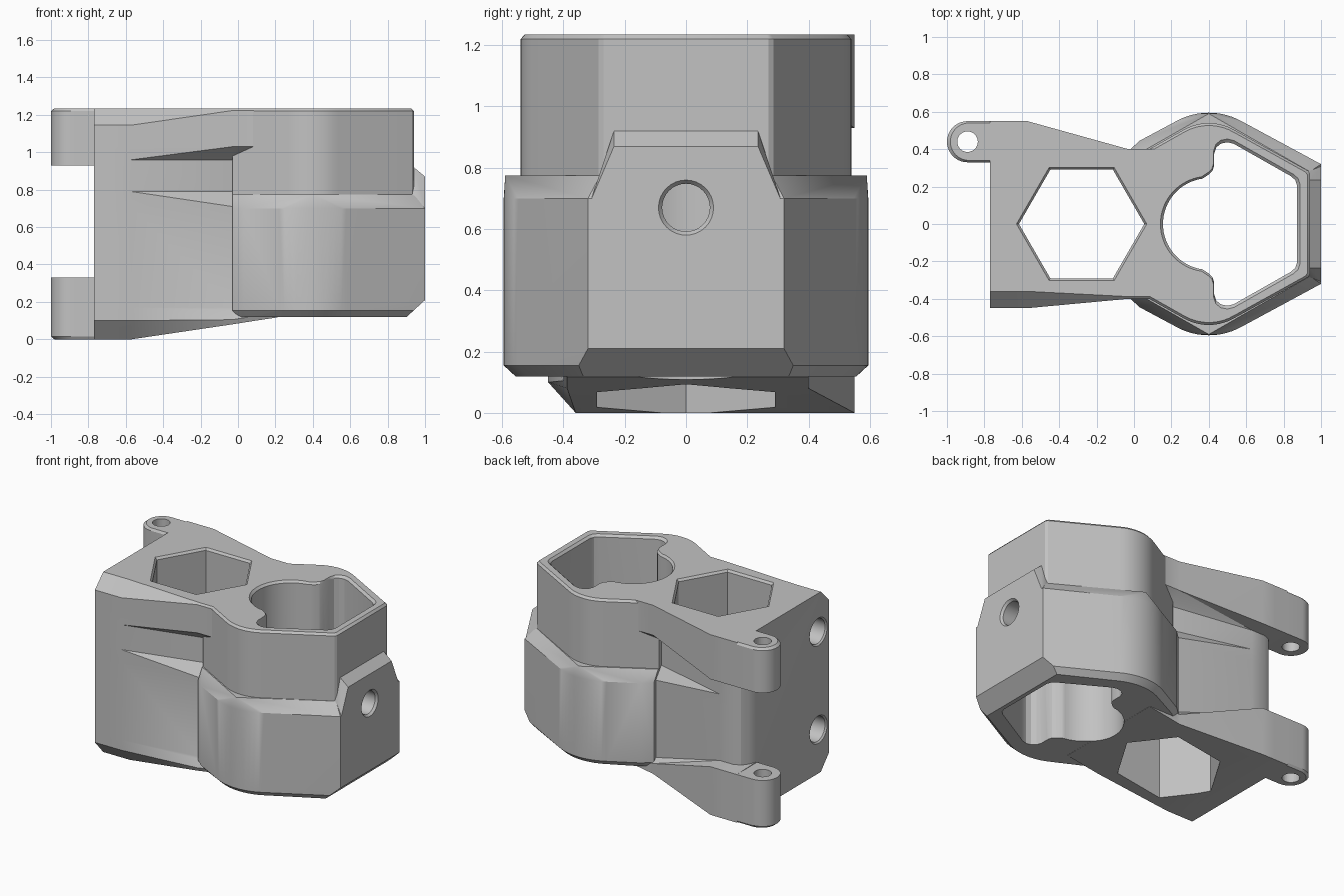
import bpy, bmesh
from math import sin, cos, radians

old = bpy.data.objects.get("Cube")
if old:
    bpy.data.objects.remove(old)

grey = bpy.data.materials.new("plain grey")
grey.use_nodes = True
GREY = (0.54, 0.54, 0.54, 1)
grey.diffuse_color = GREY
grey.node_tree.nodes["Principled BSDF"].inputs["Base Color"].default_value = GREY

TOP = 1.235


def finish(name, bm):
    bmesh.ops.recalc_face_normals(bm, faces=bm.faces[:])
    if bm.calc_volume(signed=True) < 0:
        bmesh.ops.reverse_faces(bm, faces=bm.faces[:])
    mesh = bpy.data.meshes.new(name)
    bm.to_mesh(mesh)
    bm.free()
    mesh.materials.append(grey)
    ob = bpy.data.objects.new(name, mesh)
    bpy.context.collection.objects.link(ob)
    return ob


def hull(name, points):
    bm = bmesh.new()
    for p in points:
        bm.verts.new(p)
    bmesh.ops.convex_hull(bm, input=bm.verts[:])
    loose = [v for v in bm.verts if not v.link_faces]
    bmesh.ops.delete(bm, geom=loose, context="VERTS")
    bmesh.ops.dissolve_limit(bm, angle_limit=0.002, verts=bm.verts[:], edges=bm.edges[:])
    return finish(name, bm)


def loft(name, sections):
    bm = bmesh.new()
    rings = [[bm.verts.new(p) for p in s] for s in sections]
    n = len(rings[0])
    sides = []
    for a, b in zip(rings, rings[1:]):
        for i in range(n):
            j = (i + 1) % n
            sides.append(bm.faces.new((a[i], a[j], b[j], b[i])))
    bmesh.ops.triangulate(bm, faces=sides)
    bm.faces.new(rings[0])
    bm.faces.new(rings[-1])
    return finish(name, bm)


def level(outline, z, k=1.0, cx=0.0, cy=0.0):
    return [(cx + (x - cx) * k, cy + (y - cy) * k, z) for x, y in outline]


def mirror_y(half):
    return half + [(x, -y) for x, y in reversed(half) if abs(y) > 1e-6]


def arc(cx, cy, r, a0, a1, n):
    return [(cx + r * cos(radians(a0 + (a1 - a0) * i / n)),
             cy + r * sin(radians(a0 + (a1 - a0) * i / n))) for i in range(n + 1)]


def combine(target, other, operation):
    mod = target.modifiers.new(operation, "BOOLEAN")
    mod.operation = operation
    mod.solver = "EXACT"
    mod.use_self = True
    mod.object = other
    bpy.context.view_layer.objects.active = target
    bpy.ops.object.modifier_apply(modifier=mod.name)
    bpy.data.objects.remove(other)


def mix(a, b, t):
    return a + (b - a) * t


# Left block: y-z cross-sections along x, with side grooves that fade out
def block_section(x, t, base, mid):
    flange = mix(0.55, 0.40, t)
    groove = mid - 0.06 * t
    front = mix(-0.45, -0.40, t)
    lower, upper = front + 0.03 * t, front + 0.09 * t
    cut = mix(0.09, 0.012, t)
    prof = [(front + cut, base), (front, base + mix(0.10, 0.025, t)), (lower, 0.17),
            (lower, 0.71), (upper, 0.79), (upper, 0.96), (front, 1.03),
            (front, TOP - cut), (front + cut, TOP),
            (flange, TOP), (flange, mix(0.93, 1.03, t)), (groove, mix(0.925, 0.96, t)),
            (groove, 0.79), (mid, 0.71), (mid, mix(0.335, 0.18, t)),
            (flange, mix(0.33, 0.15, t)), (flange, base)]
    return [(x, y, z) for y, z in prof]


body = loft("holder_body", [block_section(*s) for s in (
    (-0.77, 0, 0, 0.34), (-0.75, 0, 0, 0.39), (-0.72, 0, 0, 0.43), (-0.67, 0, 0, 0.45),
    (-0.57, 0, 0, 0.45), (-0.03, 1, 0.08, 0.37), (0.09, 1, 0.099, 0.37),
    (0.21, 1, 0.117, 0.37))])

# Upper ring
upper = mirror_y([(-0.03, 0.335), (0.09, 0.405)] + arc(0.4, 0.27, 0.27, 120, 60, 10)
                 + [(0.93, 0.285), (0.94, 0.27)])
combine(body, hull("upper_ring", level(upper, 0.3) + level(upper, TOP - 0.015)
                   + level(upper, TOP, 0.975, 0.4)), "UNION")

# Wide lower ring with bevelled bottom and sloping shoulder
lower = mirror_y([(-0.03, 0.39), (0.03, 0.445)] + arc(0.4, 0.235, 0.36, 120, 60, 12) + [(1.0, 0.32)])
shoulder = mirror_y([(-0.03, 0.345), (0.4, 0.59), (0.94, 0.28)])
foot = mirror_y([(0.0, 0.38), (0.05, 0.42)] + arc(0.4, 0.215, 0.34, 120, 60, 12) + [(0.9, 0.335)])
low_edge = [p for p in level(lower, 0.155) if p[0] < 0.99]
combine(body, hull("lower_ring", level(foot, 0.118) + low_edge
                   + [(0.94, s * 0.35, 0.155) for s in (1, -1)]
                   + [(1.0, s * 0.32, 0.21) for s in (1, -1)]
                   + level(lower, 0.70) + level(shoulder, 0.775)), "UNION")

# Raised pad on the right end
pad = [p for s in (1, -1) for p in (
    (1.0, s * 0.312, 0.69), (1.0, s * 0.235, 0.775), (1.0, s * 0.235, 0.87),
    (0.94, s * 0.235, 0.92), (0.91, s * 0.312, 0.69), (0.91, s * 0.235, 0.775),
    (0.91, s * 0.235, 0.92))]
combine(body, hull("end_pad", pad), "UNION")

# Hinge lugs
lug = arc(-0.89, 0.44, 0.11, 90, 270, 20) + [(-0.72, 0.33), (-0.72, 0.55)]
for z0, z1, c0, c1 in ((0, 0.33, 0.015, 0), (0.93, TOP, 0, 0.015)):
    combine(body, hull("hinge_lug", level(lug, z0, 1 - c0 * 6, -0.8, 0.44) + level(lug, z0 + c0)
                       + level(lug, z1 - c1) + level(lug, z1, 1 - c1 * 6, -0.8, 0.44)), "UNION")

# Hinge pin hole
pin = arc(-0.89, 0.44, 0.055, 0, 345, 23)
combine(body, loft("pin_cutter", [level(pin, -0.1), level(pin, 1.4)]), "DIFFERENCE")

# Hexagonal and keyed openings with bevelled rims
hexagon = arc(-0.28, 0, 0.335, 0, 300, 5)
keyed = mirror_y(arc(0.4, 0, 0.245, 180, 98, 16) + [
    (0.40, 0.265), (0.42, 0.285), (0.428, 0.31), (0.428, 0.375), (0.44, 0.41), (0.465, 0.43),
    (0.50, 0.437), (0.535, 0.428), (0.84, 0.255), (0.862, 0.235), (0.872, 0.205)])
for outline, cx in ((hexagon, -0.28), (keyed, 0.5)):
    combine(body, loft("opening_cutter", [level(outline, -0.1), level(outline, TOP - 0.015),
                                          level(outline, TOP, 1.04, cx),
                                          level(outline, 1.4, 1.04, cx)]), "DIFFERENCE")


# Sideways round holes: one through the right wall, two blind on the left face
def side_hole(y, z, rings):
    circle = arc(0, 0, 1, 0, 348.75, 31)
    combine(body, loft("side_cutter", [[(x, y + r * a, z + r * b) for a, b in circle]
                                       for x, r in rings]), "DIFFERENCE")


side_hole(0, 0.67, ((0.7, 0.078), (0.985, 0.078), (1.0, 0.09), (1.1, 0.09)))
for z in (0.30, 0.97):
    side_hole(-0.335, z, ((-0.9, 0.095), (-0.77, 0.095), (-0.76, 0.085), (-0.66, 0.085)))

bpy.ops.object.select_all(action="DESELECT")
body.select_set(True)
bpy.context.view_layer.objects.active = body
bpy.ops.object.shade_smooth_by_angle(angle=radians(25))
